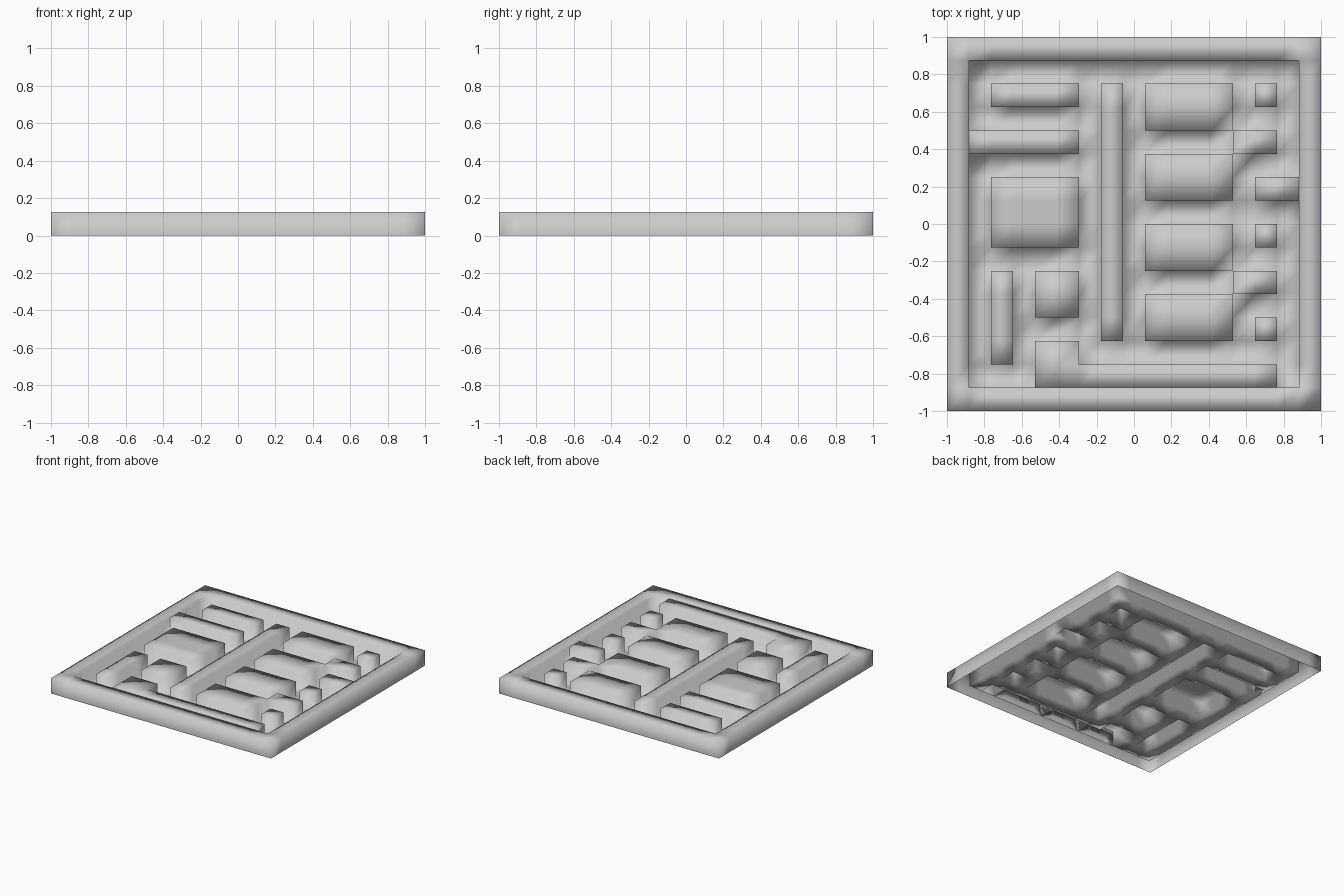
import bpy, bmesh

if "Cube" in bpy.data.objects:
    bpy.data.objects.remove(bpy.data.objects["Cube"])

COLS, ROWS = 17, 16
HEIGHT = 0.125

# Raised walls as cell rectangles: column start, column end, row start, row end
BLOCKS = [
    (2, 6, 13, 14), (1, 6, 11, 12), (2, 6, 7, 10), (2, 3, 2, 6),      # left rooms
    (4, 6, 4, 6), (4, 6, 1, 3), (6, 15, 1, 2),                        # L-shaped wall
    (7, 8, 3, 14),                                                    # middle divider
    (14, 15, 13, 14), (13, 15, 11, 12), (14, 16, 9, 10),              # right small walls
    (14, 15, 7, 8), (13, 15, 5, 6), (14, 15, 3, 4),
] + [(9, 13, r, r + 2) for r in (3, 6, 9, 12)]                        # right big blocks


def cell(face):
    c = face.calc_center_median()
    return (c.x + 1) * COLS / 2, (c.y + 1) * ROWS / 2


def in_frame(face):
    x, y = cell(face)
    return x < 1 or x > COLS - 1 or y < 1 or y > ROWS - 1


def in_block(face):
    x, y = cell(face)
    return any(a < x < b and c < y < d for a, b, c, d in BLOCKS)


def raise_faces(bm, test):
    """Extrude the chosen floor cells upwards, leaving them open below."""
    faces = [f for f in bm.faces
             if f.normal.z > 0.5 and f.calc_center_median().z < 0.01 and test(f)]
    out = bmesh.ops.extrude_face_region(bm, geom=faces)
    verts = [g for g in out["geom"] if isinstance(g, bmesh.types.BMVert)]
    bmesh.ops.translate(bm, verts=verts, vec=(0, 0, HEIGHT))
    old = [f for f in faces if f.is_valid and f.calc_center_median().z < 0.01]
    if old:
        bmesh.ops.delete(bm, geom=old, context='FACES')
    bm.normal_update()


# Floor grid
bm = bmesh.new()
pts = [[bm.verts.new((-1 + 2 * i / COLS, -1 + 2 * j / ROWS, 0))
        for j in range(ROWS + 1)] for i in range(COLS + 1)]
for i in range(COLS):
    for j in range(ROWS):
        bm.faces.new((pts[i][j], pts[i + 1][j], pts[i + 1][j + 1], pts[i][j + 1]))
bm.normal_update()

# Border frame, then inner walls
raise_faces(bm, in_frame)
raise_faces(bm, in_block)

# Smooth shading over the whole shell
for f in bm.faces:
    f.smooth = True
mesh = bpy.data.meshes.new("maze_tile")
bm.to_mesh(mesh)
bm.free()
bpy.context.collection.objects.link(bpy.data.objects.new("maze_tile", mesh))
